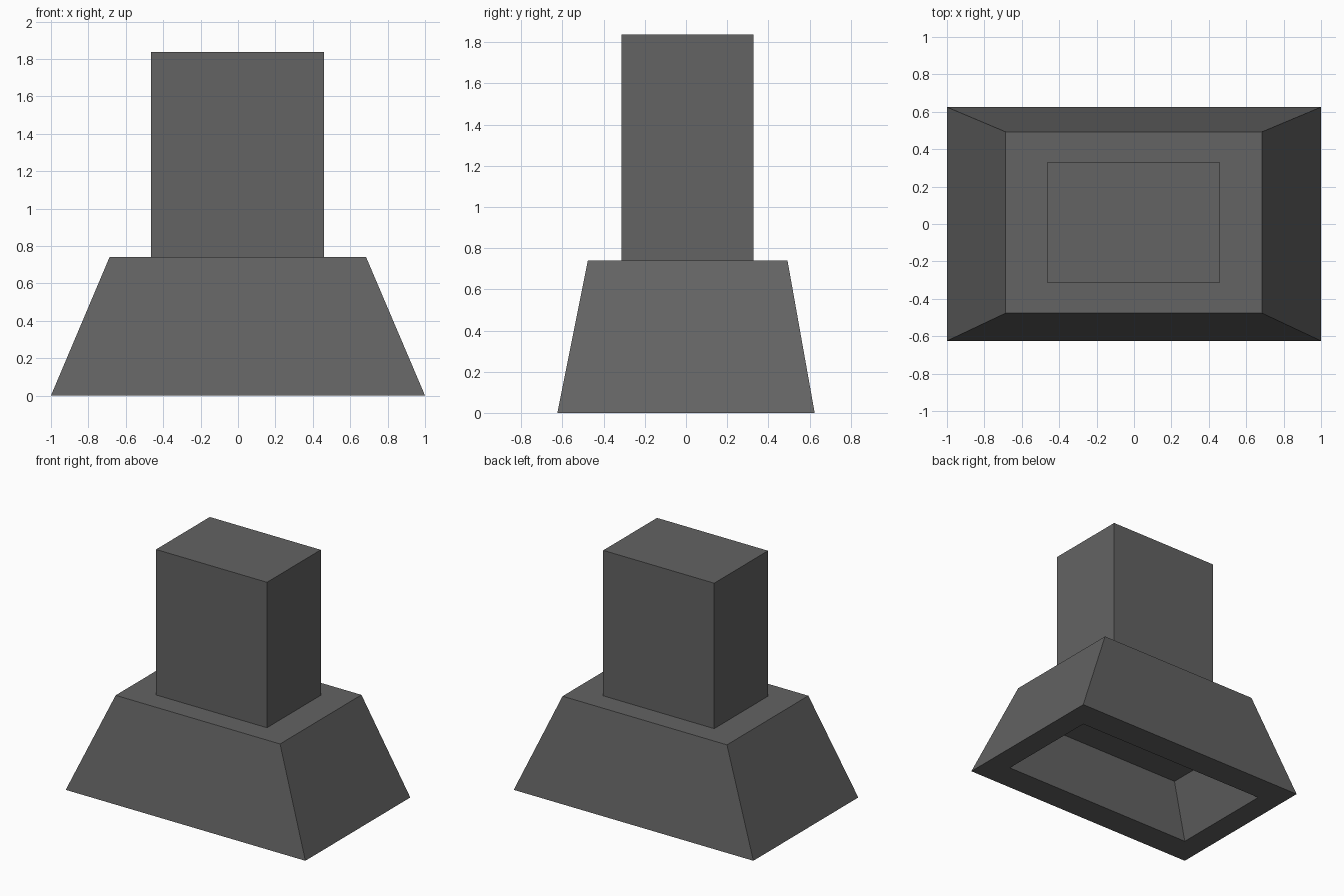
import bpy
import bmesh

if "Cube" in bpy.data.objects:
    bpy.data.objects.remove(bpy.data.objects["Cube"])

# One flat dark grey
grey = bpy.data.materials.new("dark grey")
grey.diffuse_color = (0.125, 0.125, 0.125, 1.0)
grey.use_nodes = True
grey.node_tree.nodes["Principled BSDF"].inputs["Base Color"].default_value = grey.diffuse_color


def rect(bm, x0, x1, y0, y1, z):
    return [bm.verts.new(p) for p in
            ((x0, y0, z), (x1, y0, z), (x1, y1, z), (x0, y1, z))]


def loft(name, sections):
    """Join a chain of rectangles with side faces and cap both ends."""
    bm = bmesh.new()
    loops = [rect(bm, *s) for s in sections]
    for a, b in zip(loops, loops[1:]):
        for i in range(4):
            j = (i + 1) % 4
            bm.faces.new((a[i], a[j], b[j], b[i]))
    bm.faces.new(loops[0][::-1])
    bm.faces.new(loops[-1])
    bmesh.ops.recalc_face_normals(bm, faces=bm.faces[:])
    mesh = bpy.data.meshes.new(name)
    bm.to_mesh(mesh)
    bm.free()
    mesh.materials.append(grey)
    obj = bpy.data.objects.new(name, mesh)
    bpy.context.collection.objects.link(obj)
    return obj


# Sloped base with a hollow underside, stepping in to the upright block
loft("hood_with_block", [
    (-0.656, 0.656, -0.33, 0.33, 0.40),      # hollow ceiling
    (-0.82, 0.82, -0.41, 0.41, 0.0),         # hollow opening
    (-1.0, 1.0, -0.625, 0.625, 0.0),         # base outer edge
    (-0.687, 0.685, -0.477, 0.493, 0.74),    # base shoulder
    (-0.465, 0.461, -0.313, 0.328, 0.74),    # block foot
    (-0.465, 0.461, -0.313, 0.328, 1.837),   # block top
])
